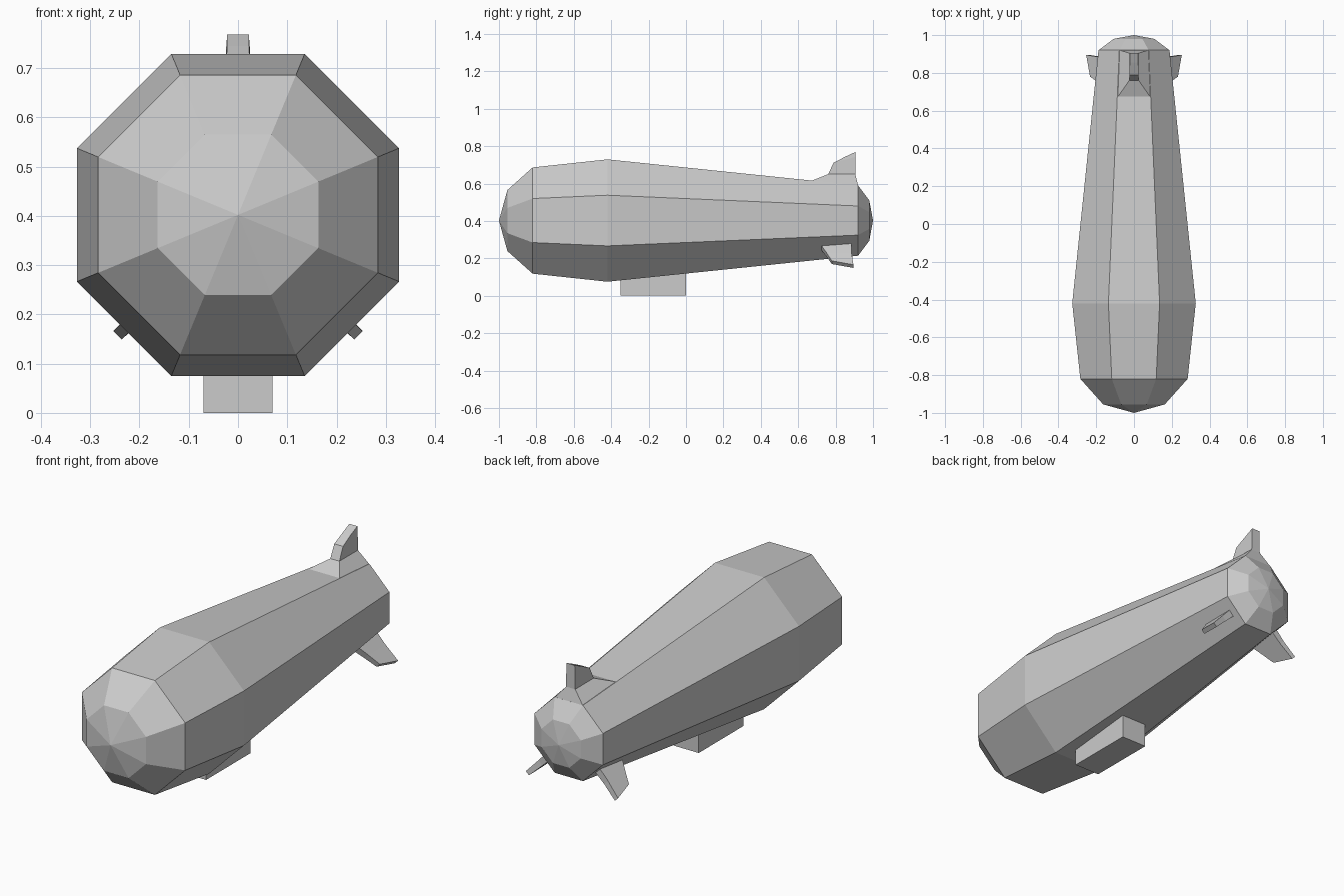
import bpy, bmesh
from math import pi, sin, cos, radians
from mathutils import Matrix, Vector

if "Cube" in bpy.data.objects:
    bpy.data.objects.remove(bpy.data.objects["Cube"])

AXIS_Z = 0.402


def finish(bm, name, matrix=Matrix()):
    bmesh.ops.transform(bm, matrix=matrix, verts=bm.verts)
    bmesh.ops.recalc_face_normals(bm, faces=bm.faces)
    mesh = bpy.data.meshes.new(name)
    bm.to_mesh(mesh)
    bm.free()
    obj = bpy.data.objects.new(name, mesh)
    bpy.context.collection.objects.link(obj)
    return obj


def bridge(bm, a, b):
    n = len(a)
    for i in range(n):
        bm.faces.new((a[i], a[(i + 1) % n], b[(i + 1) % n], b[i]))


def fan(bm, ring, tip):
    for i in range(len(ring)):
        bm.faces.new((ring[i], ring[(i + 1) % len(ring)], tip))


# Octagonal hull: (y, apothem) stations with pointed nose and tail
def hull():
    bm = bmesh.new()
    stations = [(-0.955, 0.163), (-0.82, 0.284), (-0.42, 0.327),
                (0.92, 0.188), (0.98, 0.108)]
    rings = []
    for y, apothem in stations:
        r = apothem / cos(pi / 8)
        rings.append([bm.verts.new((r * cos(pi / 8 + i * pi / 4), y,
                                    r * sin(pi / 8 + i * pi / 4)))
                      for i in range(8)])
    for a, b in zip(rings, rings[1:]):
        bridge(bm, a, b)
    fan(bm, rings[0], bm.verts.new((0, -1, 0)))
    fan(bm, rings[-1], bm.verts.new((0, 1, 0)))
    finish(bm, "hull", Matrix.Translation((0, 0, AXIS_Z)))


# Fin: stacked sections of (front y, front z, back y, back z, front half width, back half width)
def fin(name, sections, angle):
    bm = bmesh.new()
    rings = []
    for y0, z0, y1, z1, w0, w1 in sections:
        rings.append([bm.verts.new(p) for p in
                      ((-w0, y0, z0), (w0, y0, z0), (w1, y1, z1), (-w1, y1, z1))])
    for a, b in zip(rings, rings[1:]):
        bridge(bm, a, b)
    bm.faces.new(rings[0])
    bm.faces.new(rings[-1])
    finish(bm, name, Matrix.Translation((0, 0, AXIS_Z)) @ Matrix.Rotation(angle, 4, 'Y'))


# Gondola under the belly
def gondola():
    bm = bmesh.new()
    bmesh.ops.create_cube(bm, size=1)
    finish(bm, "gondola", Matrix.Translation((0, -0.175, 0.065))
           @ Matrix.Diagonal((0.14, 0.35, 0.13, 1)))


hull()
gondola()
# Top fin flares into the hull, the two lower fins are plain plates
fin("top_fin", [(0.67, 0.212, 0.92, 0.187, 0.088, 0.077),
                (0.76, 0.248, 0.905, 0.248, 0.025, 0.025),
                (0.79, 0.310, 0.905, 0.340, 0.024, 0.024),
                (0.855, 0.343, 0.905, 0.366, 0.022, 0.022)], 0)
for side, angle in (("right", 135), ("left", -135)):
    fin(side + "_lower_fin", [(0.71, 0.18, 0.885, 0.18, 0.018, 0.018),
                              (0.75, 0.255, 0.885, 0.255, 0.015, 0.015),
                              (0.78, 0.317, 0.895, 0.346, 0.012, 0.012)], radians(angle))
